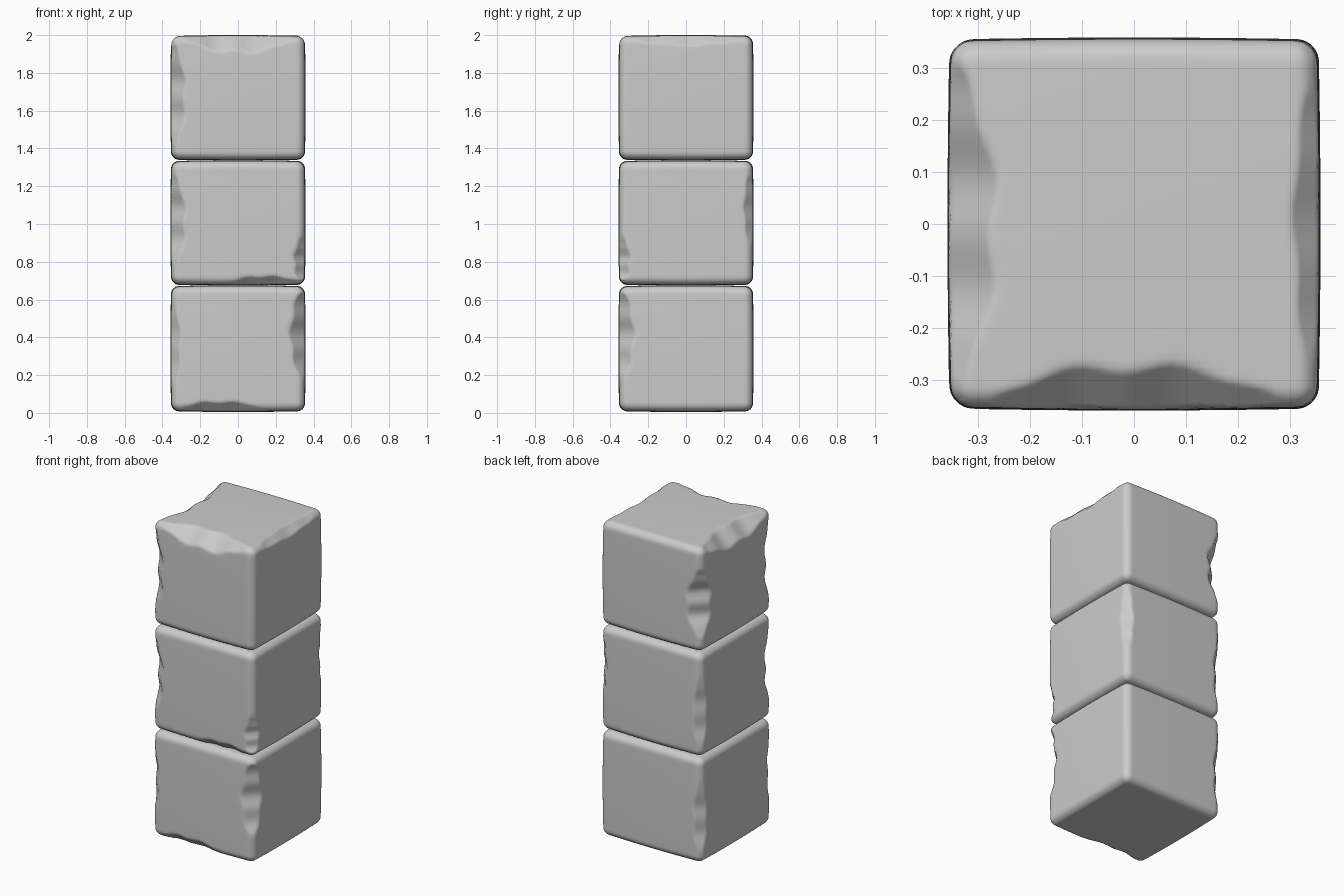
import bpy, bmesh, math
from mathutils import Vector

if "Cube" in bpy.data.objects:
    bpy.data.objects.remove(bpy.data.objects["Cube"])

HALF_W, RADIUS, CUTS = 0.358, 0.042, 45


def chip(p, half, axis, su, sv, centre, length, depth):
    """Shave one long edge of a block down to a wavering slanted facet."""
    u, v = [i for i in range(3) if i != axis]
    t = (p[axis] - centre) / length
    if abs(t) >= 1:
        return
    fade = (1 - t * t) ** 0.8 * (0.85 + 0.15 * math.sin(9 * t + 5 * centre + su))
    limit = half[u] + half[v] - 0.59 * RADIUS - depth * fade
    excess = su * p[u] + sv * p[v] - limit
    if excess > 0:
        p[u] -= su * excess / 2
        p[v] -= sv * excess / 2


def stone_block(name, z0, z1, chips):
    half = Vector((HALF_W, HALF_W, (z1 - z0) / 2))
    bm = bmesh.new()
    bmesh.ops.create_cube(bm, size=2)
    bmesh.ops.subdivide_edges(bm, edges=bm.edges[:], cuts=CUTS, use_grid_fill=True)
    for vert in bm.verts:
        # rows gathered towards the edges, then rounded corners
        unit = Vector([math.sin(c * math.pi / 2) for c in vert.co])
        p = Vector([unit[i] * half[i] for i in range(3)])
        inner = Vector([max(-half[i] + RADIUS, min(half[i] - RADIUS, p[i])) for i in range(3)])
        d = p - inner
        if d.length > 1e-6:
            p = inner + d.normalized() * RADIUS
        # softly bulging sides
        q = [unit[i] ** 2 for i in range(3)]
        p = Vector([p[i] * (1 - 0.011 * (sum(q) - q[i])) for i in range(3)])
        for c in chips:
            chip(p, half, *c)
        vert.co = p
    bmesh.ops.recalc_face_normals(bm, faces=bm.faces[:])
    for f in bm.faces:
        f.smooth = True
    mesh = bpy.data.meshes.new(name)
    bm.to_mesh(mesh)
    bm.free()
    obj = bpy.data.objects.new(name, mesh)
    obj.location.z = (z0 + z1) / 2
    bpy.context.collection.objects.link(obj)


# chips: edge axis, signs of the two other axes, centre, half length, depth
stone_block("bottom_block", 0.005, 0.675, [
    (2, 1, -1, 0.08, 0.24, 0.07),
    (2, -1, -1, 0.02, 0.25, 0.035),
    (2, -1, 1, -0.05, 0.25, 0.04),
    (0, -1, -1, -0.1, 0.24, 0.04),
])
stone_block("middle_block", 0.675, 1.337, [
    (2, -1, -1, 0.02, 0.25, 0.065),
    (2, 1, -1, -0.2, 0.13, 0.05),
    (2, 1, 1, 0.08, 0.2, 0.035),
    (2, -1, 1, -0.05, 0.25, 0.04),
    (0, -1, -1, 0.15, 0.2, 0.035),
])
stone_block("top_block", 1.337, 2.0, [
    (2, -1, -1, 0.02, 0.28, 0.065),
    (2, -1, 1, -0.02, 0.22, 0.09),
    (0, -1, 1, 0.0, 0.29, 0.075),
    (1, -1, 1, 0.0, 0.32, 0.08),
    (1, 1, 1, 0.0, 0.3, 0.035),
])
